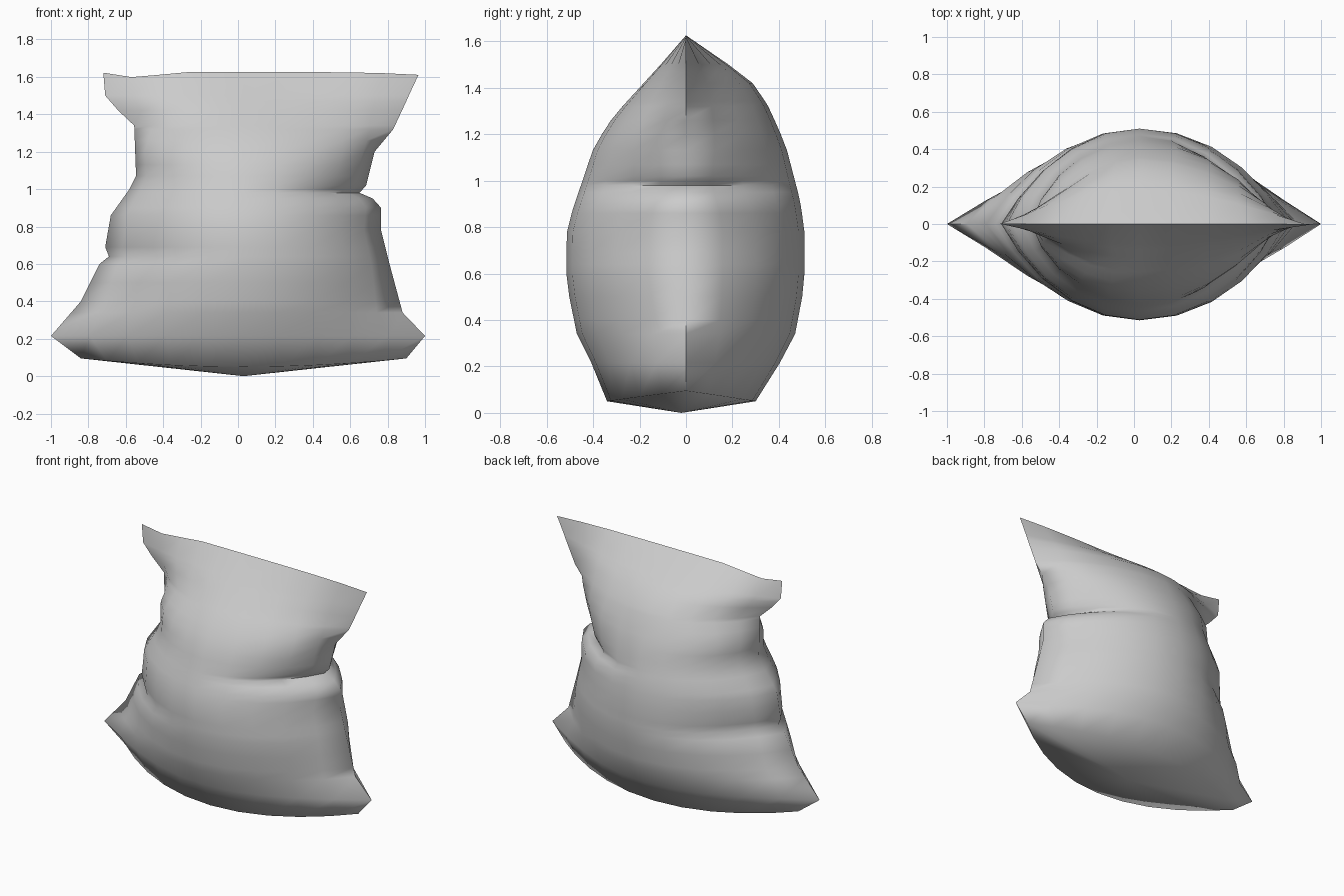
import bpy, bmesh, math

cube = bpy.data.objects.get("Cube")
if cube:
    bpy.data.objects.remove(cube, do_unlink=True)

# Seam and belly outlines as (height, distance from the middle)
LEFT_SEAM = [(.05, .9), (.215, 1), (.34, .88), (.6, .81), (.78, .765), (.9, .765), (.95, .72),
             (.98, .65), (1.02, .685), (1.2, .73), (1.32, .83), (1.47, .9), (1.62, .965)]
RIGHT_SEAM = [(.05, .84), (.215, 1), (.4, .84), (.6, .74), (.64, .69), (.69, .71), (.86, .68),
              (1, .58), (1.07, .545), (1.34, .555), (1.42, .64), (1.5, .71), (1.62, .72)]
FRONT = [(.05, .34), (.2, .4), (.34, .47), (.56, .515), (.77, .515), (.87, .49),
         (1.15, .395), (1.28, .31), (1.62, 0)]
BACK = [(.05, .3), (.17, .38), (.34, .47), (.55, .51), (.79, .51), (.92, .49),
        (1.15, .43), (1.31, .36), (1.41, .3), (1.51, .17), (1.62, 0)]
# How lens-like (1) or round (0) each section is
SHARPNESS = [(.05, .75), (.215, 1), (.34, .75), (.6, .5), (.8, .5), (.95, .35),
             (1.2, .25), (1.34, .8), (1.5, 1)]
COLUMNS = 20
MIDDLE = .03


def sample(profile, z):
    """Linear lookup in a height profile."""
    if z <= profile[0][0]:
        return profile[0][1]
    for (z0, v0), (z1, v1) in zip(profile, profile[1:]):
        if z <= z1:
            return v0 + (v1 - v0) * (z - z0) / (z1 - z0)
    return profile[-1][1]


def fold(z, height, reach):
    """Sideways crease: short below, easing out above."""
    spread = .1 if z < height else .15
    return reach * math.exp(-((z - height) / spread) ** 2)


def section_point(z, column):
    a = 2 * math.pi * column / COLUMNS
    c, s = math.cos(a), math.sin(a)
    linear = math.asin(max(-1, min(1, c))) * 2 / math.pi
    k = sample(SHARPNESS, z)
    t = k * linear + (1 - k) * c
    if t > 0:
        x = MIDDLE + t * (sample(LEFT_SEAM, z) - MIDDLE)
        crease = fold(z, .98, .3)
    else:
        x = MIDDLE + t * (sample(RIGHT_SEAM, z) + MIDDLE)
        crease = fold(z, .65, .2 if s > 0 else .12)
    y = s * sample(BACK if s > 0 else FRONT, z) * (1 - crease * abs(t) ** 3)
    # The bottom rim curls up at its ends, the top seam sags near one end
    if z < .06:
        z += .045 * t * t
    elif z > 1.6:
        z += .006 - .015 * max(t, 0) ** 4 - .03 * math.exp(-((x + .53) / .13) ** 2)
    return x, y, z


# Sack body: lofted sections from the bottom rim to the flat top seam
bm = bmesh.new()
heights = sorted({z for z, _ in LEFT_SEAM + RIGHT_SEAM} | {.5, 1.13, 1.26})
rings = [[bm.verts.new(section_point(z, i)) for i in range(COLUMNS)] for z in heights]
for low, high in zip(rings, rings[1:]):
    for i in range(COLUMNS):
        j = (i + 1) % COLUMNS
        bm.faces.new((low[i], low[j], high[j], high[i]))

# Shallow pointed underside
tip = bm.verts.new((MIDDLE, -.02, 0))
for i in range(COLUMNS):
    bm.faces.new((rings[0][(i + 1) % COLUMNS], rings[0][i], tip))

bmesh.ops.remove_doubles(bm, verts=bm.verts, dist=.0005)
bmesh.ops.recalc_face_normals(bm, faces=bm.faces)
mesh = bpy.data.meshes.new("sack")
bm.to_mesh(mesh)
bm.free()

grey = bpy.data.materials.new("plain grey")
grey.use_nodes = True
grey.diffuse_color = (.6, .6, .6, 1)
grey.node_tree.nodes["Principled BSDF"].inputs["Base Color"].default_value = (.6, .6, .6, 1)
mesh.materials.append(grey)

sack = bpy.data.objects.new("sack", mesh)
bpy.context.collection.objects.link(sack)
bpy.ops.object.select_all(action='DESELECT')
sack.select_set(True)
bpy.context.view_layer.objects.active = sack
bpy.ops.object.shade_smooth_by_angle(angle=math.radians(80))
